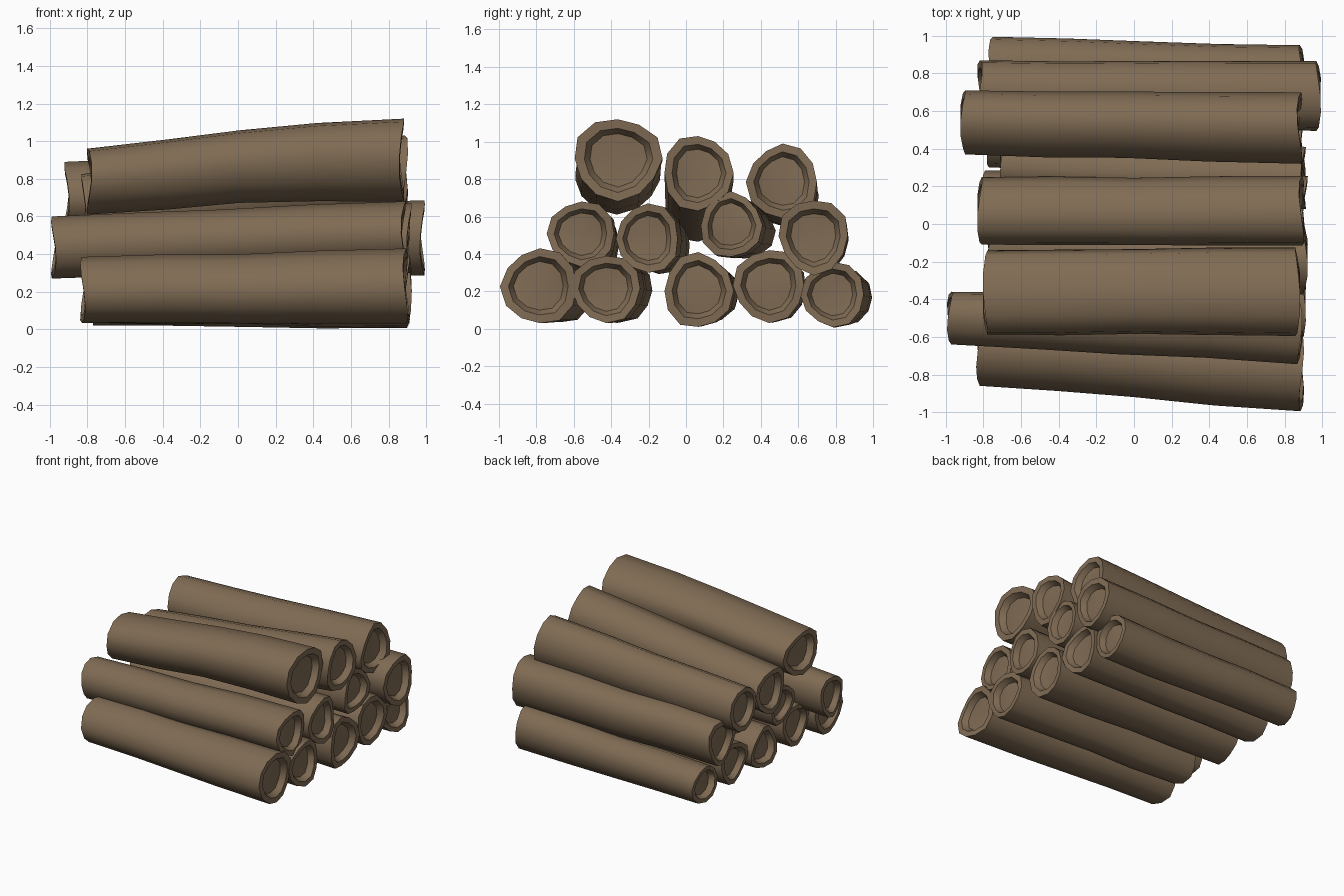
import bpy, bmesh, math, random

if "Cube" in bpy.data.objects:
    bpy.data.objects.remove(bpy.data.objects["Cube"])

random.seed(11)
SIDES = 12
bark = bpy.data.materials.new("brown_bark")
bark.diffuse_color = (0.215, 0.148, 0.088, 1)
bark.use_nodes = True
bark.node_tree.nodes["Principled BSDF"].inputs["Base Color"].default_value = bark.diffuse_color

# each log: (left end x, y, z, half width, half height), (right end ...)
LOGS = {
    "bottom_log_1": ((-.825, -.68, .21, .18, .175), (.89, -.79, .23, .205, .20)),
    "bottom_log_2": ((-.76, -.35, .20, .17, .165), (.90, -.43, .21, .185, .18)),
    "bottom_log_3": ((-.79, .12, .20, .165, .165), (.91, .07, .21, .185, .20)),
    "bottom_log_4": ((-.77, .47, .20, .17, .165), (.90, .44, .225, .19, .195)),
    "bottom_log_5": ((-.76, .83, .165, .165, .145), (.89, .78, .183, .17, .175)),
    "middle_log_1": ((-.98, -.50, .435, .14, .165), (.88, -.565, .505, .18, .175)),
    "middle_log_2": ((-.78, -.135, .45, .155, .155), (.91, -.21, .485, .165, .185)),
    "middle_log_3": ((-.70, .32, .53, .16, .155), (.90, .245, .56, .165, .175)),
    "middle_log_4": ((-.82, .70, .465, .17, .18), (.98, .68, .485, .185, .20)),
    "top_log_1": ((-.79, -.365, .785, .225, .175), (.87, -.36, .90, .235, .22)),
    "top_log_2": ((-.82, .07, .645, .18, .18), (.89, .07, .83, .185, .20)),
    "top_log_3": ((-.91, .54, .715, .17, .175), (.88, .51, .79, .19, .20)),
}


def unit_outline():
    """Lumpy rounded-triangle outline fitted to a -1..1 square."""
    phase = random.uniform(0, 6.28)
    pts = []
    for i in range(SIDES):
        a = 2 * math.pi * i / SIDES
        r = 1 + .045 * math.cos(3 * a + phase) + random.uniform(-.02, .02)
        pts.append((r * math.cos(a), r * math.sin(a)))

    def fit(v):
        lo, hi = min(v), max(v)
        return [2 * (x - lo) / (hi - lo) - 1 for x in v]
    return list(zip(fit([p[0] for p in pts]), fit([p[1] for p in pts])))


def bridge(bm, a, b):
    for i in range(SIDES):
        j = (i + 1) % SIDES
        bm.faces.new((a[i], a[j], b[j], b[i]))


def make_log(name, left, right):
    bm = bmesh.new()
    shape = unit_outline()
    # gently wavy saw cuts
    jitter = []
    for _ in range(2):
        p = random.uniform(0, 6.28)
        jitter.append([.014 * math.cos(4 * math.pi * i / SIDES + p) for i in range(SIDES)])

    def ring(t, scale=1, inset=0, wobble=0, bow=0):
        x, y, z, ry, rz = [l + (r - l) * t for l, r in zip(left, right)]
        end = 1 if t > .5 else 0
        amount = 1 if t in (0, 1) else 0
        dy, dz = (random.uniform(-wobble, wobble) for _ in "yz")
        return [bm.verts.new((x + amount * jitter[end][i] * scale + inset,
                              y + dy + u * ry * scale,
                              z + dz + bow + v * rz * scale))
                for i, (u, v) in enumerate(shape)]

    # bark rings, with a hollowed rim at each end
    bow = .03 if name == "top_log_1" else 0
    body = [ring(0), ring(.25, 1, 0, .006, bow * .5), ring(.48, .98, 0, .006, bow),
            ring(.73, 1, 0, .006, bow * .8), ring(1)]
    chain = [ring(0, .65, .045), ring(0, .78)] + body
    chain += [ring(1, .78), ring(1, .65, -.045)]
    for a, b in zip(chain, chain[1:]):
        bridge(bm, a, b)

    # shallow recessed end faces
    for loop in (chain[0], chain[-1]):
        c = [sum(v.co[k] for v in loop) / SIDES for k in range(3)]
        mid = bm.verts.new(c)
        for i in range(SIDES):
            bm.faces.new((mid, loop[i], loop[(i + 1) % SIDES]))

    # smooth bark with crisp cut rims
    for f in bm.faces:
        f.smooth = True
    for loop in chain[:3] + chain[-3:]:
        for i in range(SIDES):
            bm.edges.get((loop[i], loop[(i + 1) % SIDES])).smooth = False
    bmesh.ops.recalc_face_normals(bm, faces=bm.faces)
    mesh = bpy.data.meshes.new(name)
    bm.to_mesh(mesh)
    bm.free()
    mesh.materials.append(bark)
    bpy.context.collection.objects.link(bpy.data.objects.new(name, mesh))


for name, (left, right) in LOGS.items():
    make_log(name, left, right)
